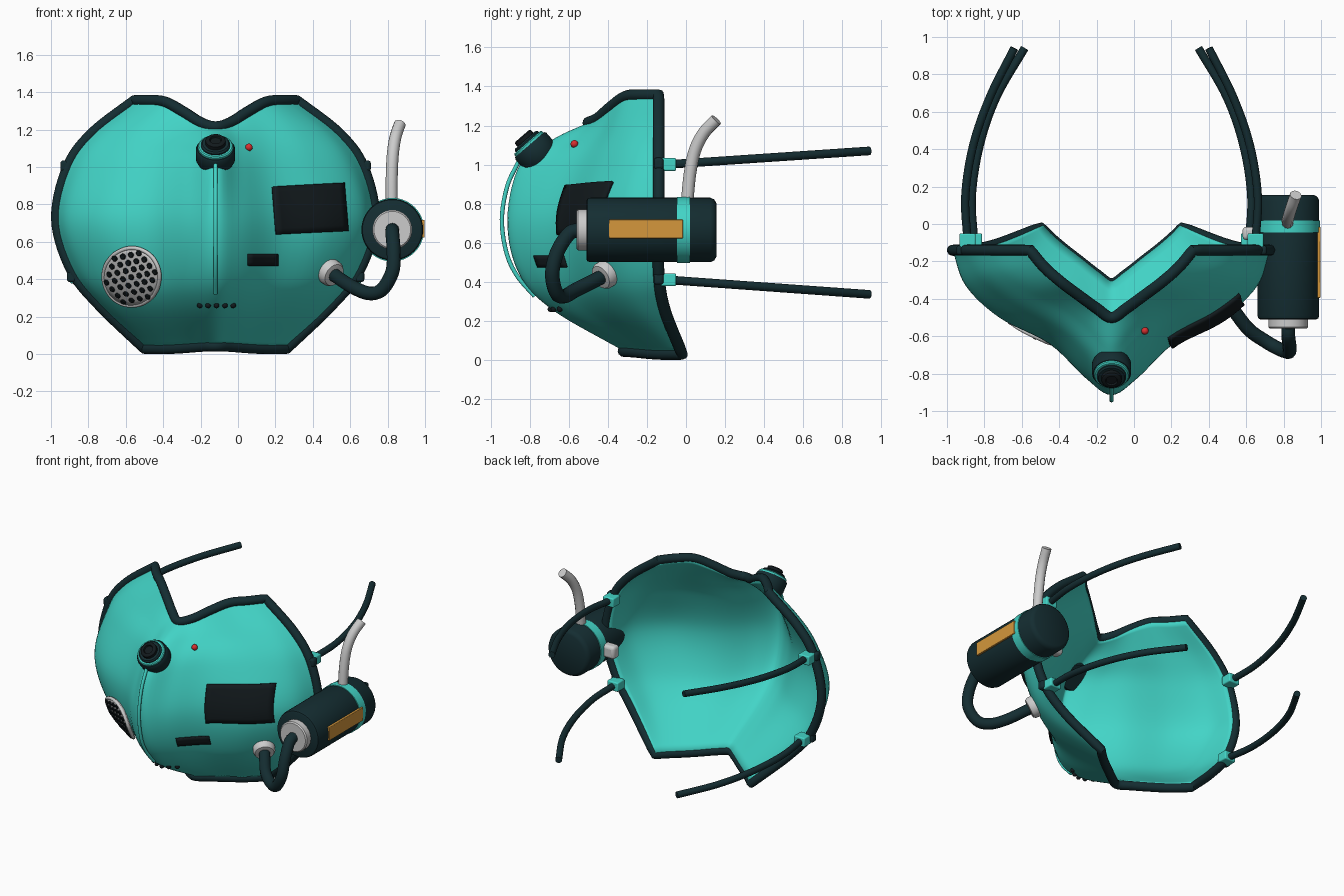
import bpy, bmesh, math
from mathutils import Vector
from mathutils.bvhtree import BVHTree

if "Cube" in bpy.data.objects:
    bpy.data.objects.remove(bpy.data.objects["Cube"])

CX = -0.12  # mask symmetry plane


def mat(name, *rgb):
    m = bpy.data.materials.new(name)
    m.diffuse_color = (*rgb, 1)
    m.use_nodes = True
    m.node_tree.nodes["Principled BSDF"].inputs["Base Color"].default_value = m.diffuse_color
    return m


TEAL = mat("teal", .055, .66, .57)
DARK = mat("dark", .007, .026, .031)
BLACK = mat("black", .006, .010, .012)
ORANGE = mat("orange", .66, .31, .045)
RED = mat("red", .7, .03, .03)


def spline(pts, n):
    """Catmull-Rom samples through pts, n per span."""
    p = [Vector(q) for q in pts]
    p = [2 * p[0] - p[1]] + p + [2 * p[-1] - p[-2]]
    out = []
    for i in range(1, len(p) - 2):
        a, b, c, d = p[i - 1:i + 3]
        for k in range(n):
            t = k / n
            out.append(.5 * (2 * b + (c - a) * t + (2 * a - 5 * b + 4 * c - d) * t * t
                             + (3 * b - a - 3 * c + d) * t ** 3))
    return out + [p[-2]]


def finish(ob, m=None, angle=40):
    if m:
        ob.data.materials.clear()
        ob.data.materials.append(m)
    bpy.ops.object.select_all(action='DESELECT')
    ob.select_set(True)
    bpy.context.view_layer.objects.active = ob
    if ob.type == 'CURVE':
        bpy.ops.object.convert(target='MESH')
        ob = bpy.context.object
    bpy.ops.object.shade_smooth_by_angle(angle=math.radians(angle))
    return ob


def mesh(name, verts, faces):
    me = bpy.data.meshes.new(name)
    me.from_pydata([tuple(v) for v in verts], [], faces)
    ob = bpy.data.objects.new(name, me)
    bpy.context.collection.objects.link(ob)
    return ob


def tube(name, pts, r, m=None, cyclic=False, n=8):
    path = pts if cyclic else spline(pts, n)
    cu = bpy.data.curves.new(name, 'CURVE')
    cu.dimensions = '3D'
    cu.bevel_depth, cu.bevel_resolution, cu.use_fill_caps = r, 4, True
    s = cu.splines.new('POLY')
    s.points.add(len(path) - 1)
    for q, v in zip(s.points, path):
        q.co = (*v, 1)
    s.use_cyclic_u = cyclic
    ob = bpy.data.objects.new(name, cu)
    bpy.context.collection.objects.link(ob)
    return finish(ob, m)


def lathe(name, origin, axis, prof, m=None, seg=40):
    """Revolve (distance along axis, radius) pairs."""
    rot = Vector(axis).to_track_quat('Z', 'Y')
    verts, faces = [], []
    for h, r in prof:
        for k in range(seg):
            a = 2 * math.pi * k / seg
            verts.append(Vector(origin) + rot @ Vector((r * math.cos(a), r * math.sin(a), h)))
    for i in range(len(prof) - 1):
        for k in range(seg):
            k2 = (k + 1) % seg
            faces.append((i * seg + k, i * seg + k2, (i + 1) * seg + k2, (i + 1) * seg + k))
    faces += [tuple(range(seg))[::-1], tuple(range((len(prof) - 1) * seg, len(prof) * seg))]
    return finish(mesh(name, verts, faces), m)


def box(name, loc, size, m=None, bevel=.008):
    bpy.ops.mesh.primitive_cube_add(size=1, location=loc)
    ob = bpy.context.object
    ob.name, ob.scale = name, size
    bpy.ops.object.transform_apply(location=False, rotation=False)
    b = ob.modifiers.new("bevel", 'BEVEL')
    b.width, b.segments = bevel, 3
    return finish(ob, m)


def ball(name, loc, r, m):
    bpy.ops.mesh.primitive_uv_sphere_add(radius=r, location=loc, segments=14, ring_count=8)
    bpy.context.object.name = name
    return finish(bpy.context.object, m)


# mask shell: half cross-sections (x, y) from ridge to rim, with ridge height and rim lift
SECTIONS = [
    (.045, -.015, [(0, -.32), (.08, -.27), (.17, -.20), (.26, -.13), (.33, -.07), (.38, -.02)]),
    (.26, .0, [(0, -.69), (.11, -.63), (.26, -.50), (.45, -.37), (.57, -.25), (.62, -.11)]),
    (.45, .0, [(0, -.86), (.13, -.78), (.31, -.61), (.54, -.47), (.70, -.32), (.77, -.14)]),
    (.72, .0, [(0, -.915), (.14, -.82), (.33, -.64), (.60, -.50), (.78, -.33), (.85, -.14)]),
    (1.0, .0, [(0, -.85), (.13, -.71), (.29, -.56), (.53, -.43), (.70, -.30), (.79, -.14)]),
    (1.13, .05, [(0, -.68), (.12, -.56), (.26, -.45), (.44, -.36), (.58, -.26), (.66, -.14)]),
    (1.215, .14, [(0, -.50), (.08, -.45), (.17, -.385), (.27, -.31), (.36, -.23), (.435, -.14)]),
]
rows = []
for zc, lift, half in SECTIONS:
    full = [(-x, y) for x, y in half[:0:-1]] + half
    w = half[-1][0] * .72
    sm = [min(1, abs(x) / w) for x, y in full]
    rows.append(spline([(CX + x, y, zc + lift * s * s * (3 - 2 * s)) for (x, y), s in zip(full, sm)], 6))
cols = [spline(c, 7) for c in zip(*rows)]
NC, NR = len(cols), len(cols[0])
sv = [cols[j][i] for i in range(NR) for j in range(NC)]
sf = [(i * NC + j, i * NC + j + 1, (i + 1) * NC + j + 1, (i + 1) * NC + j)
      for i in range(NR - 1) for j in range(NC - 1)]
shell = mesh("mask_shell", sv, sf)
so = shell.modifiers.new("thickness", 'SOLIDIFY')
so.thickness, so.offset = .03, -1
finish(shell, TEAL, 60)
tree = BVHTree.FromPolygons(sv, sf)

# rubber rim around the shell edge
edge = ([c[0] for c in cols] + cols[-1][1:] + [c[-1] for c in cols[-2::-1]] + cols[0][-2:0:-1])
tube("rim_seal", edge, .03, DARK, cyclic=True)


def surf(x, z, off=0):
    """Point and normal on the shell front at (x, z)."""
    p, n, _, _ = tree.ray_cast(Vector((x, -3, z)), Vector((0, 1, 0)))
    return p + n * off, n


def patch(name, fn, nu, nv, m=None, off=.008, thick=.02):
    """Thin plate hugging the shell; fn maps (u, v) to (x, z)."""
    verts = [surf(*fn(i / nu, j / nv), off)[0] for i in range(nu + 1) for j in range(nv + 1)]
    w = nv + 1
    ob = mesh(name, verts, [(i * w + j, (i + 1) * w + j, (i + 1) * w + j + 1, i * w + j + 1)
                            for i in range(nu) for j in range(nv)])
    bm = bmesh.new()
    bm.from_mesh(ob.data)
    bmesh.ops.remove_doubles(bm, verts=bm.verts, dist=1e-4)
    bmesh.ops.recalc_face_normals(bm, faces=bm.faces)
    bm.to_mesh(ob.data)
    s = ob.modifiers.new("thickness", 'SOLIDIFY')
    s.thickness, s.offset = thick, 0
    return finish(ob, m)


# screen panel and small label plate
patch("screen_panel", lambda u, v: (.18 + .38 * u + .02 * (1 - v), .64 + .25 * v + .02 * u), 12, 8, BLACK)
patch("label_plate", lambda u, v: (.05 + .16 * u, .475 + .06 * v), 6, 3, BLACK, .004, .014)

# round breathing grille with raised ring and holes
GX, GZ, GR = -.56, .42, .15
polar = lambda u, v: (GX + GR * v * math.cos(2 * math.pi * u), GZ + GR * v * math.sin(2 * math.pi * u))
patch("grille_disc", polar, 40, 6, None, .01, .025)
tube("grille_ring", [surf(*polar(k / 48, 1), .016)[0] for k in range(48)], .011, None, cyclic=True)
for i in range(-4, 5):
    for j in range(-4, 5):
        dx, dz = (i + j * .5) * .044, j * .038
        if math.hypot(dx, dz) < .135:
            a = .2
            p, n = surf(GX + dx * math.cos(a) - dz * math.sin(a), GZ + dx * math.sin(a) + dz * math.cos(a), .018)
            lathe("grille_hole", p, n, [(0, .016), (.01, .016), (.014, .012)], BLACK, 12)

# chin vents and indicator light
for k in range(-2, 3):
    ball("chin_vent", surf(CX + .005 + k * .044, .262, .003)[0], .015, BLACK)
ball("indicator_light", surf(.055, 1.10, .008)[0], .02, RED)

# centre ridge strip
tube("ridge_strip", [(CX, y, z) for y, z in
     [(-.855, 1.02), (-.915, .89), (-.943, .72), (-.92, .55), (-.865, .43), (-.775, .325)]], .011, TEAL)

# camera on the nose bridge
ax = Vector((0, -.65, .75)).normalized()
c0 = Vector((CX, -.765, 1.06))
lathe("camera_base", c0, ax, [(-.05, .09), (-.02, .105), (.045, .105), (.055, .098)], DARK)
lathe("camera_ring", c0, ax, [(.05, .094), (.066, .094), (.072, .088)], TEAL)
lathe("camera_body", c0, ax, [(.06, .078), (.08, .078), (.088, .07)], DARK)
lathe("camera_lens", c0, ax, [(.08, .055), (.108, .053), (.114, .045), (.114, .032), (.104, .028)], BLACK)

# side canister along y
can = (.825, 0, .665)
back = (0, 1, 0)
lathe("canister_body", can, back, [(-.51, .15), (-.505, .16), (-.49, .165), (.125, .165),
                                   (.145, .156), (.155, .138)], DARK, 48)
lathe("canister_band", can, back, [(-.045, .16), (-.045, .17), (.02, .17), (.02, .16)], TEAL, 48)
lathe("canister_cap", can, back, [(-.56, .098), (-.552, .106), (-.50, .106)])
box("canister_label", (.985, -.205, .67), (.024, .38, .095), ORANGE, .004)
box("canister_bracket", (.655, -.05, .66), (.15, .07, .09), None, .02)

# exhaust pipe
tube("exhaust_pipe", [(.822, .005, .80), (.822, .02, .95), (.828, .045, 1.07), (.842, .09, 1.16), (.865, .155, 1.23)], .032)

# hose from canister to shell socket
p, n = surf(.49, .44)
tube("hose", [(.825, -.55, .665), (.825, -.60, .645), (.832, -.66, .55), (.825, -.685, .44), (.77, -.665, .345),
              (.70, -.625, .325), (.61, -.56, .36), p + n * .05, p - n * .01], .037, DARK)
lathe("hose_socket", p, n, [(-.02, .072), (.025, .072), (.042, .062), (.045, .045)])

# head straps with rim clips, both sides
for s in (-1, 1):
    for z0, z1, d, e in ((1.0, 1.07, .77, .52), (.41, .335, .735, .465)):
        pts = [(d, -.09), (d + .012, .15), (d - .03, .42), (d - .12, .68), (e, .94)]
        tube("head_strap", [(CX + s * x, y, z0 + (z1 - z0) * (y + .1) / 1.04) for x, y in pts], .022, DARK)
        box("strap_clip", (CX + s * d, -.09, z0), (.085, .08, .065), TEAL)
        box("strap_stud", (CX + s * (d + .035), -.14, z0 + .005), (.05, .05, .06), DARK, .015)
